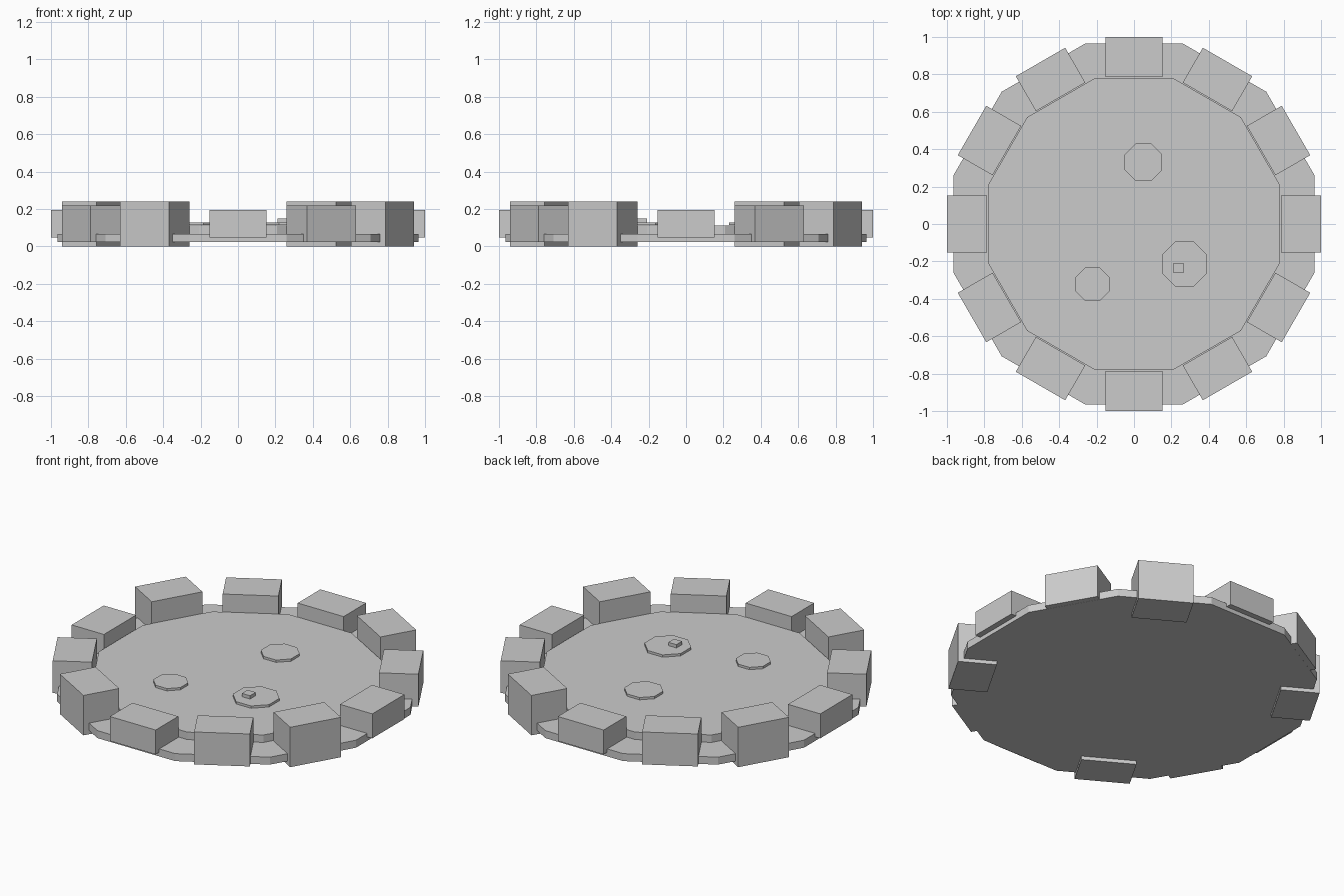
import bpy
from math import pi, cos, sin

if "Cube" in bpy.data.objects:
    bpy.data.objects.remove(bpy.data.objects["Cube"])


def disc(name, sides, apothem, x, y, z0, z1):
    """Flat-sided disc with its flats facing the axes."""
    bpy.ops.mesh.primitive_cylinder_add(
        vertices=sides, radius=apothem / cos(pi / sides), depth=z1 - z0,
        location=(x, y, (z0 + z1) / 2), rotation=(0, 0, pi / sides))
    bpy.context.object.name = name


def block(name, size, location, angle=0):
    bpy.ops.mesh.primitive_cube_add(size=1, location=location, rotation=(0, 0, angle))
    ob = bpy.context.object
    ob.name = name
    ob.scale = size


# Pond bed and water
disc("pond_base", 12, 0.966, 0, 0, 0.022, 0.067)
disc("water", 12, 0.78, 0, 0, 0.06, 0.112)

# Ring of rim stones, cycling through three heights about one mid level
heights = (0.147, 0.195, 0.24)
for i in range(12):
    a = i * pi / 6
    block(f"rim_stone_{i + 1}", (0.215, 0.305, heights[i % 3]),
          (0.8925 * cos(a), 0.8925 * sin(a), 0.12), a)

# Lily pads
for i, (x, y, r) in enumerate([(0.05, 0.33, 0.1), (0.27, -0.213, 0.12), (-0.222, -0.322, 0.09)]):
    disc(f"lily_pad_{i + 1}", 8, r, x, y, 0.114, 0.128)

# Flower bud on the largest pad
block("lily_flower", (0.054, 0.054, 0.024), (0.237, -0.236, 0.136))
